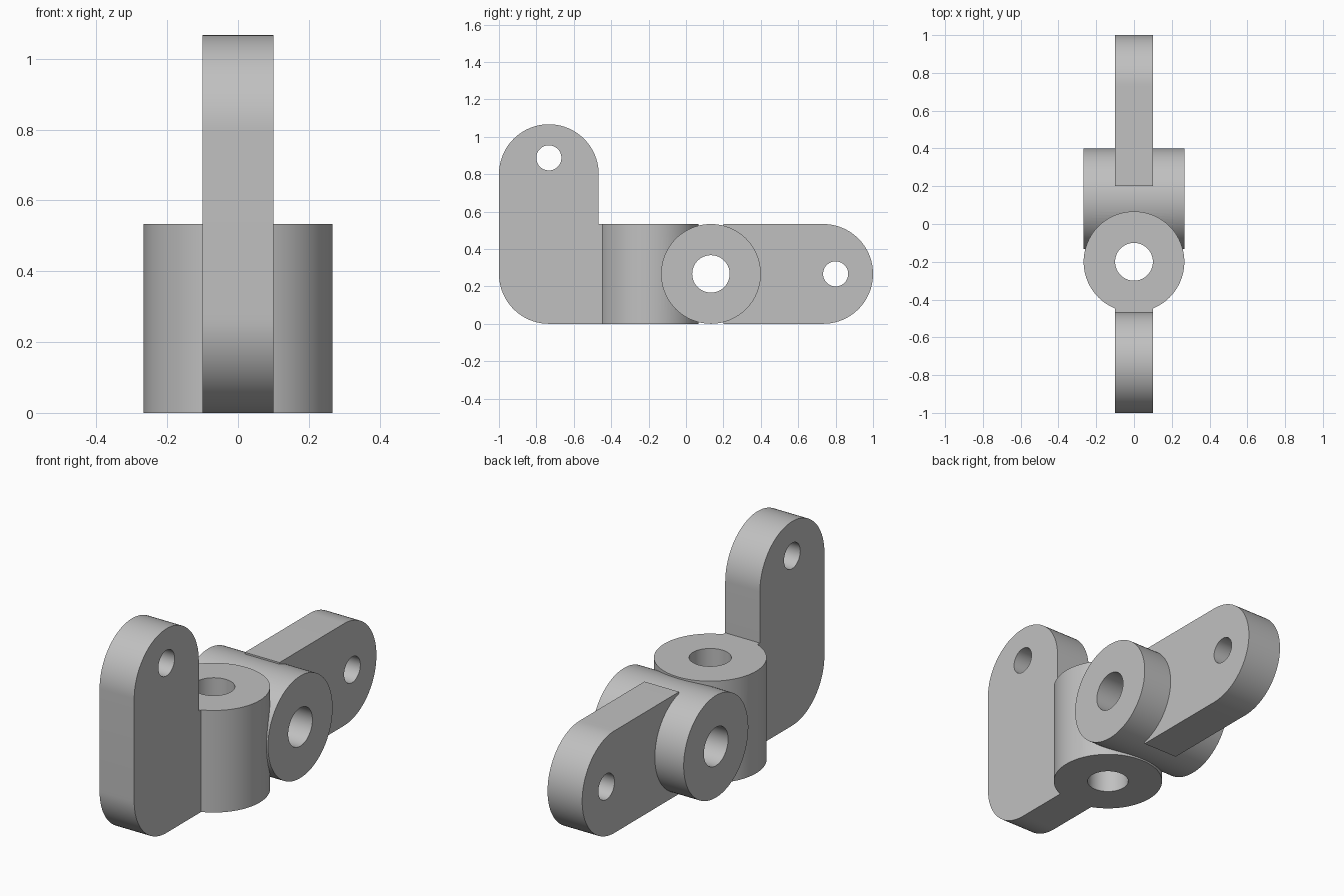
import bpy, bmesh, math
from mathutils import Vector

R = 4 / 15            # barrel and arm end radius
H = 2 * R             # barrel height and arm height
T = 0.1               # half thickness of the arms
SEG = 96
VERT_Y, CROSS_Y = -0.2, R / 2

cube = bpy.data.objects.get("Cube")
if cube:
    bpy.data.objects.remove(cube, do_unlink=True)

grey = bpy.data.materials.new("plain_grey")
grey.use_nodes = True
colour = (0.53, 0.53, 0.53, 1)
grey.diffuse_color = colour
grey.node_tree.nodes["Principled BSDF"].inputs["Base Color"].default_value = colour


def add_prism(name, points, start, sweep):
    """Extrude a flat outline along the sweep vector."""
    bm = bmesh.new()
    face = bm.faces.new([bm.verts.new(start + p) for p in points])
    ext = bmesh.ops.extrude_face_region(bm, geom=[face])
    moved = [v for v in ext["geom"] if isinstance(v, bmesh.types.BMVert)]
    bmesh.ops.translate(bm, verts=moved, vec=sweep)
    bmesh.ops.recalc_face_normals(bm, faces=bm.faces)
    mesh = bpy.data.meshes.new(name)
    bm.to_mesh(mesh)
    bm.free()
    mesh.materials.append(grey)
    obj = bpy.data.objects.new(name, mesh)
    bpy.context.collection.objects.link(obj)
    return obj


def arc(y, z, r, a, b):
    """Points on an arc in the side plane, angles in degrees."""
    n = max(2, round(abs(b - a) / 360 * SEG))
    angles = [math.radians(a + (b - a) * i / n) for i in range(n + 1)]
    return [Vector((0, y + r * math.cos(t), z + r * math.sin(t))) for t in angles]


def cross_cylinder(name, y, z, r, half):
    return add_prism(name, arc(y, z, r, 0, 360)[:-1], Vector((-half, 0, 0)), Vector((2 * half, 0, 0)))


def upright_cylinder(name, y, r, low, high):
    ring = [Vector((p.y, y + p.z, 0)) for p in arc(0, 0, r, 0, 360)[:-1]]
    return add_prism(name, ring, Vector((0, 0, low)), Vector((0, 0, high - low)))


def arm(name, outline):
    return add_prism(name, outline, Vector((-T, 0, 0)), Vector((2 * T, 0, 0)))


def combine(target, other, operation):
    other.hide_render = True
    mod = target.modifiers.new(operation.lower(), "BOOLEAN")
    mod.operation, mod.solver, mod.object = operation, "EXACT", other
    bpy.context.view_layer.objects.active = target
    bpy.ops.object.modifier_apply(modifier=mod.name)
    bpy.data.objects.remove(other, do_unlink=True)


# Upright barrel, which the other parts are joined to
bracket = upright_cylinder("hinge_bracket", VERT_Y, R, 0, H)

# Cross barrel behind it
combine(bracket, cross_cylinder("cross_barrel", CROSS_Y, R, R, R), "UNION")

# Front arm: rounded top, rounded lower front corner, foot running into the barrel
front_y = -1 + R
foot_y = -0.4
front = arc(front_y, 0.8, R, 0, 180) + arc(front_y, R, R, 180, 270)
front += [Vector((0, foot_y, 0)), Vector((0, foot_y, H)), Vector((0, front_y + R, H))]
combine(bracket, arm("front_arm", front), "UNION")

# Back arm: straight bar with a rounded end
back = arc(1 - R, R, R, -90, 90) + [Vector((0, 0.2, H)), Vector((0, 0.2, 0))]
combine(bracket, arm("back_arm", back), "UNION")

# Bores through both barrels and bolt holes through both arms
combine(bracket, upright_cylinder("upright_bore", VERT_Y, 0.1, -0.1, H + 0.1), "DIFFERENCE")
combine(bracket, cross_cylinder("cross_bore", CROSS_Y, R, 0.1, 0.4), "DIFFERENCE")
combine(bracket, cross_cylinder("front_bolt_hole", front_y, 0.887, 0.067, 0.3), "DIFFERENCE")
combine(bracket, cross_cylinder("back_bolt_hole", 0.8, R, 0.067, 0.3), "DIFFERENCE")

# Smooth round surfaces, sharp edges
bpy.ops.object.select_all(action="DESELECT")
bracket.select_set(True)
bpy.context.view_layer.objects.active = bracket
bpy.ops.object.shade_smooth_by_angle(angle=math.radians(25))
